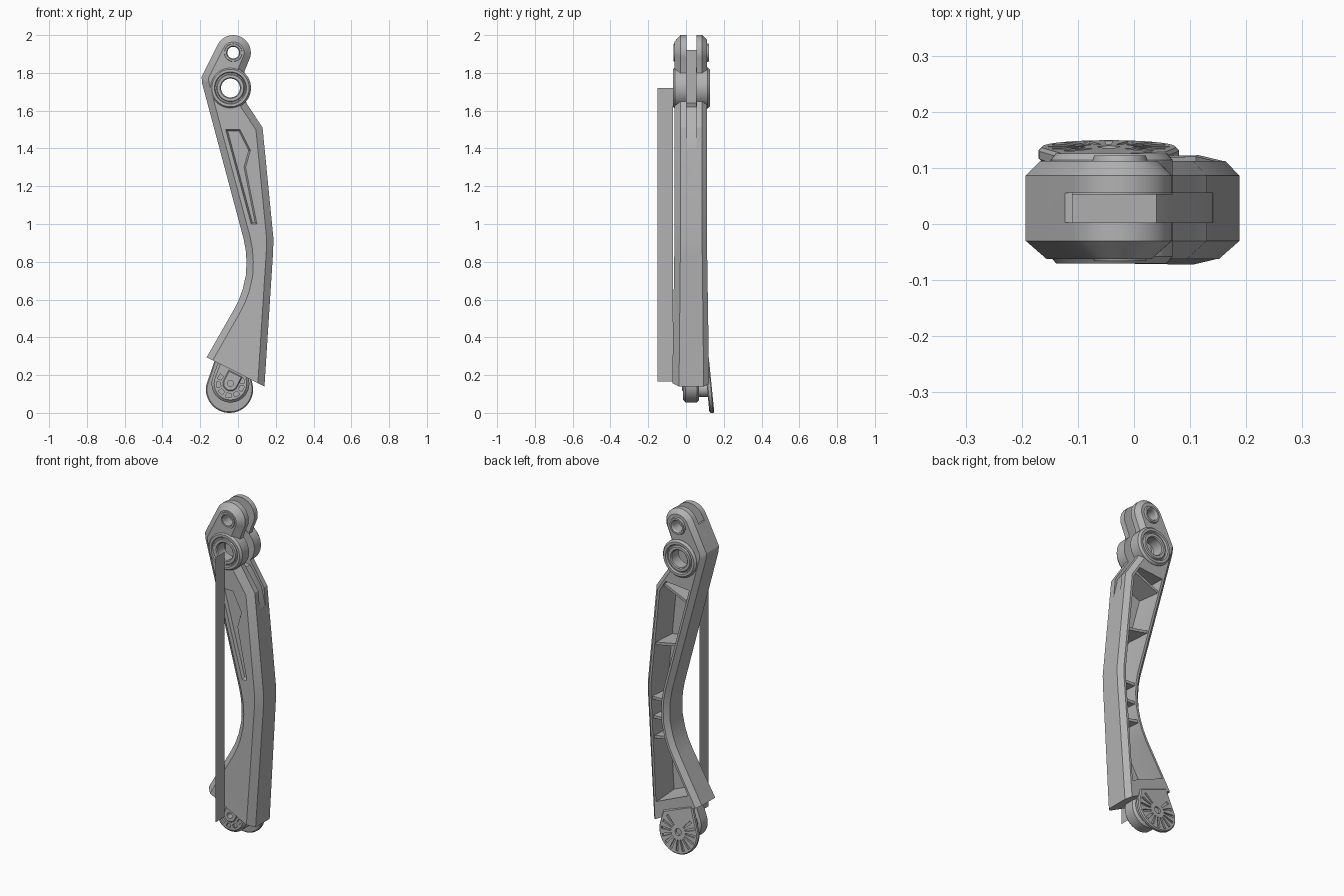
import bpy, bmesh
from math import sin, cos, radians
from mathutils import Vector

if "Cube" in bpy.data.objects:
    bpy.data.objects.remove(bpy.data.objects["Cube"])

grey = bpy.data.materials.new("mid grey")
grey.use_nodes = True
GREY = (0.45, 0.45, 0.45, 1)
grey.diffuse_color = GREY
grey.node_tree.nodes["Principled BSDF"].inputs["Base Color"].default_value = GREY


def finish(name, bm):
    bmesh.ops.recalc_face_normals(bm, faces=bm.faces)
    mesh = bpy.data.meshes.new(name)
    bm.to_mesh(mesh)
    bm.free()
    mesh.materials.append(grey)
    obj = bpy.data.objects.new(name, mesh)
    bpy.context.collection.objects.link(obj)
    return obj


def arc(cx, cz, r, start, end, n=16):
    angles = [radians(start + (end - start) * i / n) for i in range(n + 1)]
    return [(cx + r * cos(a), cz + r * sin(a)) for a in angles]


def inset(points, d):
    """Move every edge of a counter-clockwise outline inwards by d."""
    result = []
    for i, p in enumerate(points):
        p = Vector(p)
        a = (p - Vector(points[i - 1])).normalized()
        b = (Vector(points[(i + 1) % len(points)]) - p).normalized()
        na, nb = Vector((-a.y, a.x)), Vector((-b.y, b.x))
        result.append(p + (na + nb) / (1 + na.dot(nb)) * d)
    return result


def prism_mesh(loops, layers):
    """Stack xz outlines along y; each layer is (y, inset)."""
    bm = bmesh.new()
    for loop in loops:
        rings = [[bm.verts.new((p.x, y, p.y)) for p in inset(loop, d)] for y, d in layers]
        for r, s in zip(rings, rings[1:]):
            for i in range(len(r)):
                bm.faces.new((r[i - 1], r[i], s[i], s[i - 1]))
        bm.faces.new(rings[0])
        bm.faces.new(rings[-1])
    return bm


def prism(name, loops, layers):
    return finish(name, prism_mesh(loops, layers))


def lathe(name, profile, cx, cz, n=48):
    """Revolve a closed (radius, y) profile around a y axis."""
    bm = bmesh.new()
    rings = []
    for k in range(n):
        a = radians(360 * k / n)
        rings.append([bm.verts.new((cx + r * cos(a), y, cz + r * sin(a))) for r, y in profile])
    for k in range(n):
        r, s = rings[k - 1], rings[k]
        for i in range(len(profile)):
            bm.faces.new((r[i - 1], r[i], s[i], s[i - 1]))
    return finish(name, bm)


def cut(obj, loops, layers):
    cutter = prism("cutter", loops, layers)
    cutter.hide_render = True
    mod = obj.modifiers.new("cut", "BOOLEAN")
    mod.operation = "DIFFERENCE"
    mod.solver = "EXACT"
    mod.object = cutter
    bpy.context.view_layer.objects.active = obj
    bpy.ops.object.modifier_apply(modifier=mod.name)
    bpy.data.objects.remove(cutter)


def circle(cx, cz, r, n=32):
    return arc(cx, cz, r, 0, 360, n)[:-1]


HUB = (-0.04, 1.72)
EYE = (-0.025, 1.907)
ANKLE = (-0.04, 0.155)
PAD = (-0.045, 0.125)
THROUGH = [(-0.2, 0), (0.3, 0)]

# Strut: chamfered outline, trimmed along the slanted lower end
waist = [(0.03, 0.92), (0.041, 0.86), (0.045, 0.8), (0.042, 0.73),
         (0.025, 0.655), (0.005, 0.6), (-0.02, 0.55)]
outline = ([(0.133, 0.03), (0.185, 0.84), (0.188, 0.92), (0.13, 1.51), (0.045, 1.64),
            (0.03, 1.7), (0.035, 1.81)] + arc(*EYE, 0.093, -15, 155)
           + [(-0.193, 1.78), (-0.19, 1.745)] + waist + [(-0.22, 0.2)])
bm = prism_mesh([outline], [(-0.062, 0.036), (-0.03, 0), (0.086, 0), (0.112, 0.025)])
bmesh.ops.recalc_face_normals(bm, faces=bm.faces)
bmesh.ops.bisect_plane(bm, geom=bm.verts[:] + bm.edges[:] + bm.faces[:],
                       plane_co=(0.14, 0, 0.14), plane_no=(-0.155, 0, -0.307), clear_outer=True)
bmesh.ops.holes_fill(bm, edges=[e for e in bm.edges if e.is_boundary])
for v in bm.verts:
    if v.co.z < 0.5:
        v.co.y = 0.025 + (v.co.y - 0.025) * (1 + 0.35 * (0.5 - v.co.z))
bmesh.ops.triangulate(bm, faces=[f for f in bm.faces if len(f.verts) > 4])
strut = finish("strut", bm)

# Open back, fork slot, holes and the front recess
pocket = ([(0.145, 0.2), (0.185, 0.84), (0.188, 0.92), (0.13, 1.51), (0.075, 1.6), (-0.147, 1.58)]
          + waist + [(-0.15, 0.325)])
cut(strut, [pocket], [(-0.032, 0.05), (0.09, 0.038), (0.2, 0.038)])
slot = [(-0.3, 2.1), (-0.3, 1.92), (-0.11, 1.92), (-0.12, 1.64), (0.04, 1.62),
        (0.115, 1.51), (0.14, 1.4), (0.3, 1.4), (0.3, 2.1)]
cut(strut, [slot], [(0.003, 0), (0.055, 0)])
cut(strut, [circle(*HUB, 0.055), circle(*EYE, 0.032)], THROUGH)
recess = [(0.07, 1.0), (0.1, 1.0), (0.04, 1.3), (0.065, 1.39), (0.01, 1.5), (-0.065, 1.5)]
cut(strut, [recess], [(-0.08, -0.01), (-0.046, 0.008)])
parts = [strut]

# Cross ribs inside the open back
ribs = [((-0.09, 1.46), (0.085, 1.54)), ((-0.015, 1.2), (0.14, 1.17)), ((0.062, 0.85), (0.163, 0.85)),
        ((0.062, 0.74), (0.155, 0.74)), ((0.04, 0.64), (0.15, 0.62))]
for (xl, zl), (xr, zr) in ribs:
    h = 0.008
    parts.append(prism("cross_rib", [[(xl, zl - h), (xr, zr - h), (xr, zr + h), (xl, zl + h)]],
                       [(-0.045, 0), (0.1, 0)]))

# Pivot lugs on both fork arms, and eye rims
lug = [(0.05, -0.062), (0.055, -0.067), (0.07, -0.067), (0.075, -0.06), (0.08, -0.06),
       (0.085, -0.07), (0.099, -0.07), (0.109, -0.058), (0.109, 0.003), (0.05, 0.003)]
rim = [(0.031, -0.056), (0.036, -0.066), (0.046, -0.066), (0.05, -0.055), (0.05, 0), (0.031, 0)]
for side in ("front", "back"):
    for part, profile, spot in (("pivot_lug", lug, HUB), ("eye_rim", rim, EYE)):
        if side == "back":
            profile = [(r, 0.056 - y) for r, y in profile]
        parts.append(lathe(side + "_" + part, profile, *spot))

# Ankle block with a ring of pockets
block = prism("ankle_block", [arc(*ANKLE, 0.1, 160, 375, 28) + [(0.06, 0.24), (-0.09, 0.31)]],
              [(-0.016, 0.014), (-0.002, 0), (0.058, 0), (0.07, 0.012)])
pockets = []
for k in range(7):
    a = 135 + 38 * k
    pockets.append(arc(*ANKLE, 0.074, a, a + 24, 4) + arc(*ANKLE, 0.052, a + 24, a, 4))
cut(block, pockets, [(-0.05, 0), (-0.004, 0)])
boss = prism("ankle_boss", [arc(*ANKLE, 0.04, 153, 333) + [(0.023, 0.19), (-0.049, 0.227)]],
             [(-0.022, 0.005), (-0.017, 0), (0, 0)])
for obj in (block, boss):
    cut(obj, [circle(*ANKLE, 0.016)], [(-0.05, 0), (0.05, 0)])
pin = prism("ankle_pin", [circle(*PAD, 0.04)], [(0.06, 0), (0.125, 0)])

# Foot pad with a fan of grooves, leaning back
pad = prism("foot_pad", [arc(*PAD, 0.125, 170, 375, 32) + [(0.06, 0.22), (-0.12, 0.29)]],
            [(0.124, 0.006), (0.13, 0), (0.144, 0), (0.15, 0.006)])
fan = []
for k in range(13):
    a = 135 + 22.5 * k
    fan.append(arc(*PAD, 0.108, a - 4, a + 4, 2) + arc(*PAD, 0.045, a + 5, a - 5, 2))
cut(pad, fan, [(0.141, 0), (0.2, 0)])
cut(pad, [circle(*PAD, 0.02)], [(0.135, 0), (0.2, 0)])
for v in pad.data.vertices:
    v.co.y -= 0.1 * v.co.z
parts += [block, boss, pin, pad]

# Thin sheet standing in front
bm = bmesh.new()
bm.faces.new([bm.verts.new((-0.04, y, z)) for y, z in
              ((-0.15, 0.165), (-0.07, 0.165), (-0.07, 1.72), (-0.15, 1.72))])
finish("front_sheet", bm)

# Smooth shading with sharp edges kept
bpy.ops.object.select_all(action="DESELECT")
for obj in parts:
    obj.select_set(True)
bpy.context.view_layer.objects.active = strut
bpy.ops.object.shade_smooth_by_angle(angle=radians(25))
